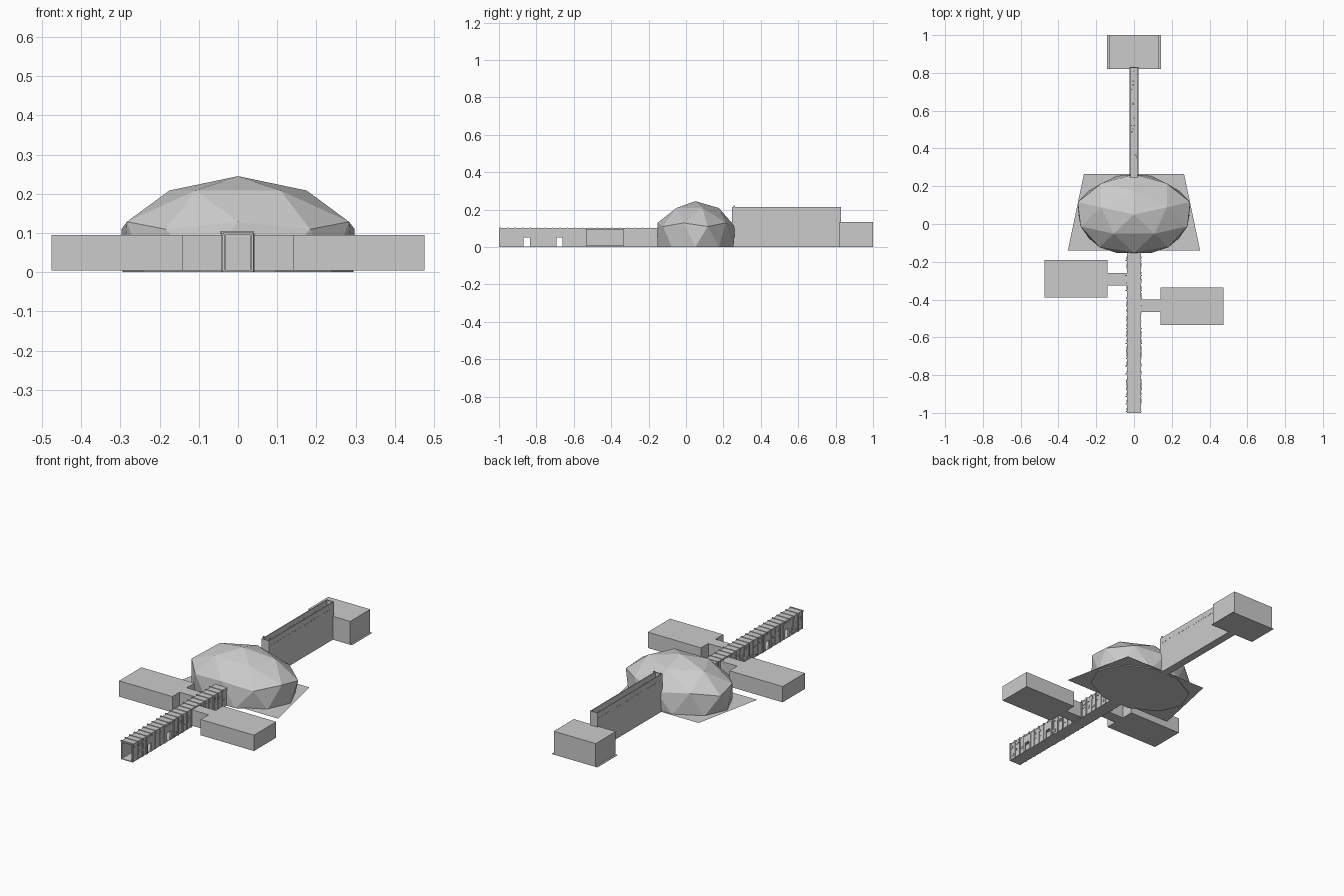
import bpy, bmesh, random
from math import sin, cos, pi

if "Cube" in bpy.data.objects:
    bpy.data.objects.remove(bpy.data.objects["Cube"])
random.seed(4)


def mesh_object(name, bm):
    bmesh.ops.recalc_face_normals(bm, faces=bm.faces)
    me = bpy.data.meshes.new(name)
    bm.to_mesh(me)
    bm.free()
    ob = bpy.data.objects.new(name, me)
    bpy.context.collection.objects.link(ob)
    return ob


def add_box(bm, x0, x1, y0, y1, z0, z1):
    vs = bmesh.ops.create_cube(bm, size=1)["verts"]
    for v in vs:
        v.co = ((x0 + x1) / 2 + v.co.x * (x1 - x0),
                (y0 + y1) / 2 + v.co.y * (y1 - y0),
                (z0 + z1) / 2 + v.co.z * (z1 - z0))


def boxes(name, items):
    bm = bmesh.new()
    for b in items:
        add_box(bm, *b)
    return mesh_object(name, bm)


# Faceted geodesic dome, upper half, with base ring drawn inward
bm = bmesh.new()
bmesh.ops.create_icosphere(bm, subdivisions=2, radius=1)
bmesh.ops.delete(bm, geom=[v for v in bm.verts if v.co.z < -0.05], context="VERTS")
for v in bm.verts:
    base = abs(v.co.z) < 0.05
    fx, fy = (0.84, 0.90) if base else (1, 1)
    x, y = v.co.x, v.co.y
    # a vertex of the upper ring points to the back
    v.co = (y * 0.35 * fx, 0.05 - x * 0.238 * fy, 0 if base else v.co.z * 0.245)
bmesh.ops.holes_fill(bm, edges=[e for e in bm.edges if e.is_boundary], sides=0)
top_ring = max(bm.verts, key=lambda v: v.co.y)
if max(v.co.y for v in bm.verts) < 0.255:
    for v in bm.verts:
        v.co.y = 0.1 - v.co.y
mesh_object("dome", bm)

# Tapered floor sheet under the dome
bm = bmesh.new()
bm.faces.new([bm.verts.new(p) for p in ((-0.35, -0.14, 0.005), (0.35, -0.14, 0.005),
                                        (0.265, 0.265, 0.005), (-0.265, 0.265, 0.005))])
mesh_object("dome_floor", bm)

# Side rooms with their link passages
for name, s, y0, link in (("left", -1, -0.39, -0.325), ("right", 1, -0.535, -0.465)):
    a, b = sorted((s * 0.14, s * 0.475))
    boxes(name + "_room", [(a, b, y0, y0 + 0.2, 0.005, 0.095)])
    a, b = sorted((s * 0.036, s * 0.14))
    boxes(name + "_passage", [(a, b, link, link + 0.065, 0.005, 0.095)])

# Front corridor: floor, roof and walls pierced by two pairs of doorways
boxes("corridor_floor", [(-0.037, 0.037, -1, -0.13, 0, 0.004)])
boxes("corridor_roof", [(-0.037, 0.037, -1, -0.13, 0.096, 0.102)])
walls, frames = [], []
doors = ((-0.868, -0.835), (-0.693, -0.66))
for s in (-1, 1):
    a, b = sorted((s * 0.031, s * 0.036))
    cuts = [-1] + [c for d in doors for c in d] + [-0.13]
    for i in range(0, len(cuts), 2):
        walls.append((a, b, cuts[i], cuts[i + 1], 0, 0.1))
    for d0, d1 in doors:
        walls.append((a, b, d0, d1, 0.05, 0.1))
        fa, fb = sorted((s * 0.034, s * 0.039))
        frames += [(fa, fb, d0 - 0.014, d0, 0, 0.09), (fa, fb, d1, d1 + 0.014, 0, 0.09),
                   (fa, fb, d0, d1, 0.05, 0.09)]
boxes("corridor_walls", walls)
boxes("doorway_frames", frames)

# Uneven timber ribs and loose planks along the corridor
ribs, planks = [], []
n = 21
for i in range(n):
    y = -0.996 + i * 0.84 / n
    w = 0.006
    ribs.append((-0.041 - random.random() * 0.004, 0.041, y, y + w, 0.097, 0.105))
    for s in (-1, 1):
        near_door = any(d0 - 0.008 < y < d1 + 0.001 for d0, d1 in doors)
        in_link = (-0.335 < y < -0.26) if s < 0 else (-0.475 < y < -0.4)
        if near_door or in_link:
            continue
        a, b = sorted((s * 0.033, s * (0.039 + random.random() * 0.003)))
        ribs.append((a, b, y, y + w, 0, 0.1))
        for k in range(2):
            z = random.uniform(0.01, 0.08)
            a, b = sorted((s * 0.034, s * random.uniform(0.037, 0.041)))
            yy = y + random.uniform(0.006, 0.014)
            if not any(d0 - 0.03 < yy < d1 + 0.005 for d0, d1 in doors):
                planks.append((a, b, yy, yy + random.uniform(0.008, 0.02), z,
                               z + random.uniform(0.006, 0.018)))
boxes("corridor_ribs", ribs)
boxes("corridor_planks", planks)

# Tall rear passage: two parapet walls, sunken roof, end panel
boxes("rear_passage_walls", [(-0.023, -0.018, 0.245, 0.83, 0, 0.213),
                             (0.018, 0.023, 0.245, 0.83, 0, 0.213)])
boxes("rear_passage_floor", [(-0.023, 0.023, 0.245, 0.83, 0, 0.004)])
boxes("rear_passage_roof", [(-0.018, 0.018, 0.245, 0.83, 0.174, 0.18)])
boxes("rear_passage_end", [(-0.023, 0.023, 0.245, 0.25, 0, 0.213),
                           (-0.023, 0.023, 0.825, 0.83, 0, 0.213)])
boxes("rear_passage_posts", [(s * 0.02 - 0.003, s * 0.02 + 0.003, 0.255, 0.263, 0.2, 0.222)
                             for s in (-1, 1)])

# Rubble on the sunken roof and beam ends showing through the walls
rubble, pegs = [], []
for i in range(70):
    x, y = random.uniform(-0.016, 0.01), random.uniform(0.252, 0.81)
    rubble.append((x, x + random.uniform(0.003, 0.008), y, y + random.uniform(0.004, 0.014),
                   0.178, random.uniform(0.182, 0.19)))
for i in range(28):
    y = 0.265 + i * 0.02 + random.uniform(-0.004, 0.004)
    pegs.append((-0.0245, 0.0245, y, y + 0.006, 0.177, 0.182))
boxes("roof_rubble", rubble)
boxes("beam_ends", pegs)

# Rear room on a slightly wider base
boxes("rear_room", [(-0.132, 0.132, 0.82, 1, 0, 0.133)])
boxes("rear_room_base", [(-0.142, 0.142, 0.82, 1, 0, 0.003)])
